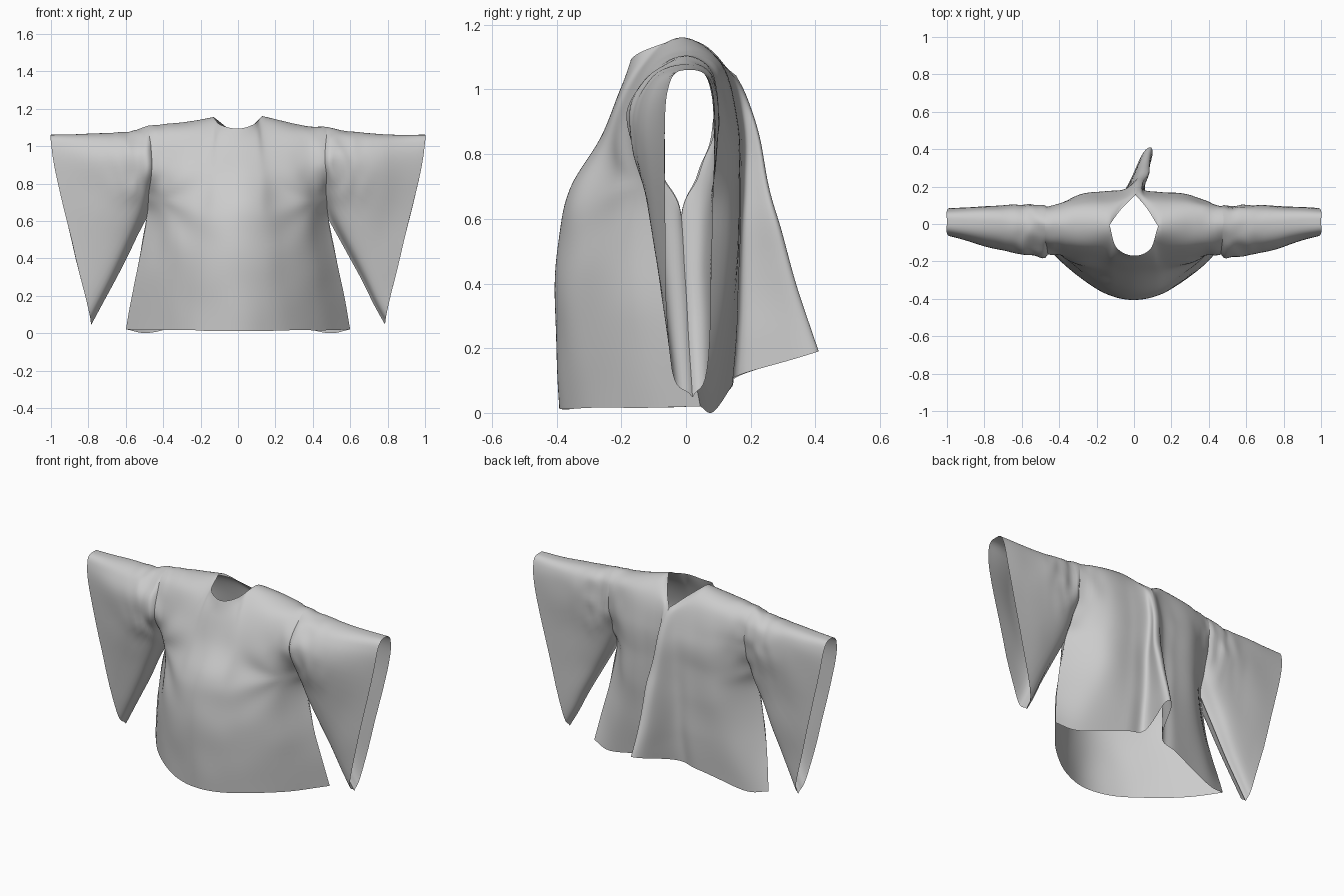
import bpy, bmesh, math
from mathutils import Vector, noise

if "Cube" in bpy.data.objects:
    bpy.data.objects.remove(bpy.data.objects["Cube"])

SEG = 8  # samples per control segment


def V(pts):
    return [Vector(p) for p in pts]


def mirror(col):
    return [Vector((-p.x, p.y, p.z)) for p in col]


def spline(pts, first=None):
    """Catmull-Rom curve through the control points."""
    ext = [first or 2 * pts[0] - pts[1]] + list(pts) + [2 * pts[-1] - pts[-2]]
    out = []
    for i in range(1, len(ext) - 2):
        a, b, c, d = ext[i - 1:i + 3]
        for k in range(SEG):
            t = k / SEG
            out.append(0.5 * (2 * b + (c - a) * t + (2 * a - 5 * b + 4 * c - d) * t * t
                              + (3 * b - a - 3 * c + d) * t ** 3))
    out.append(pts[-1].copy())
    return out


def column(pts):
    """Vertical curve; columns starting on the shoulder line round over it."""
    over = Vector((pts[1].x, -pts[1].y, pts[1].z)) if abs(pts[0].y) < 0.02 else None
    return spline(pts, over)


def patch(cols, l, r):
    """Surface through the columns; the neck corners l and r stay sharp at the top."""
    rows = []
    for j, row in enumerate(zip(*[column(c) for c in cols])):
        smooth = spline(row)
        sharp = spline(row[:l + 1])[:-1] + spline(row[l:r + 1])[:-1] + spline(row[r:])
        w = min(1, j / SEG)
        rows.append([a.lerp(b, w) for a, b in zip(sharp, smooth)])
    return rows


def wrinkle(p):
    """Position based cloth wrinkles, stronger around the armholes."""
    ax = abs(p.x)
    fade = max(0.0, min(1.0, (0.98 - ax) / 0.2)) * min(1.0, 0.35 + p.z)
    q = p + noise.noise_vector(p * 4.5) * 0.010 * fade
    near = math.exp(-((ax - 0.52) / 0.13) ** 2) * max(0.0, min(1.0, (p.z - 0.66) / 0.15))
    q += noise.noise_vector(Vector((p.x * 16, p.y * 8, p.z * 9))) * 0.014 * near
    # diagonal drag lines from the armpit to the front
    if p.y < -0.1:
        r = math.hypot(ax - 0.42, p.z - 0.72)
        ang = math.atan2(p.z - 0.72, 0.42 - ax)
        q.y += 0.006 * math.sin(ang * 6) * math.exp(-((r - 0.2) / 0.11) ** 2) * min(1, (-.1 - p.y) / .05)
    return q


def build(name, grids):
    bm = bmesh.new()
    for g in grids:
        vs = [[bm.verts.new(wrinkle(p)) for p in row] for row in g]
        for r0, r1 in zip(vs, vs[1:]):
            for i in range(len(r0) - 1):
                bm.faces.new((r0[i], r0[i + 1], r1[i + 1], r1[i]))
    bmesh.ops.remove_doubles(bm, verts=bm.verts, dist=0.0006)
    bmesh.ops.recalc_face_normals(bm, faces=bm.faces)
    mid = sum((v.co for v in bm.verts), Vector()) / len(bm.verts)
    if sum(f.normal.dot(f.calc_center_median() - mid) * f.calc_area() for f in bm.faces) < 0:
        bmesh.ops.reverse_faces(bm, faces=bm.faces)
    me = bpy.data.meshes.new(name)
    bm.to_mesh(me)
    bm.free()
    ob = bpy.data.objects.new(name, me)
    bpy.context.collection.objects.link(ob)
    me.shade_smooth()
    me.set_sharp_from_angle(angle=math.radians(50))
    return ob


# Front panel columns, neckline/shoulder down to hem
f_center = V([(0, -.17, 1.11), (0, -.2, 1.02), (0, -.255, .88), (0, -.355, .7),
              (0, -.39, .55), (0, -.405, .33), (0, -.39, .02)])
f_neck = V([(.09, -.13, 1.13), (.1, -.18, 1.04), (.105, -.245, .88), (.11, -.335, .7),
            (.115, -.37, .56), (.12, -.383, .33), (.13, -.365, .02)])
f_shoulder = V([(.13, -.01, 1.165), (.15, -.13, 1.085), (.18, -.215, .9), (.2, -.28, .71),
                (.22, -.31, .57), (.24, -.32, .33), (.27, -.295, .025)])
f_mid = V([(.3, 0, 1.13), (.3, -.12, 1.075), (.32, -.185, .9), (.34, -.2, .72),
           (.36, -.195, .58), (.4, -.19, .33), (.45, -.14, .025)])
f_side = V([(.48, 0, 1.11), (.47, -.1, 1.05), (.465, -.155, .9), (.475, -.075, .74),
            (.488, -.015, .62), (.54, -.01, .35), (.6, .045, .03)])

# Back panel columns, with a soft pleat standing out near the middle
b_side = V([(.48, 0, 1.11), (.47, .08, 1.05), (.465, .085, .9), (.475, .035, .75),
            (.488, -.015, .62), (.54, -.01, .35), (.6, .045, .03)])
b_mid = V([(.3, 0, 1.13), (.3, .105, 1.075), (.3, .15, .9), (.31, .145, .72),
           (.33, .135, .58), (.36, .12, .33), (.46, .085, .012)])
b_shoulder = V([(.13, -.01, 1.165), (.14, .11, 1.09), (.15, .165, .9), (.15, .17, .72),
                (.15, .17, .58), (.16, .16, .33), (.18, .14, .09)])
b_neck = V([(.065, .085, 1.11), (.055, .145, 1.05), (.05, .175, .9), (.05, .185, .72),
            (.05, .185, .58), (.055, .18, .33), (.06, .165, .125)])
pleat = V([(0, .15, 1.06), (.01, .18, 1.0), (.03, .22, .86), (.045, .255, .69),
           (.055, .285, .57), (.065, .335, .37), (.075, .385, .19)])


def shifted(col, dx):
    return [p + Vector((dx * min(1, .25 + i * .2), 0, 0)) for i, p in enumerate(col)]


half = [f_neck, f_shoulder, f_mid, f_side]
front = [mirror(c) for c in reversed(half)] + [f_center] + half
half = [b_neck, b_shoulder, b_mid, b_side]
back = ([mirror(c) for c in reversed(half)] + [shifted(pleat, -.025), shifted(pleat, .025)] + half)
body = build("garment_body", [patch(front, 2, 6), patch(back, 2, 7)])

# Sleeves: loft from the armhole to the long hanging cuff edge
cuff_f = V([(1, .01, 1.07), (1, -.05, 1.03), (.965, -.066, .82), (.81, -.05, .18), (.785, .02, .055)])
cuff_b = V([(1, .01, 1.07), (1, .07, 1.03), (.965, .086, .82), (.81, .068, .18), (.785, .02, .055)])


def sleeve_patch(side, cuff, bulge, flip):
    arm = column(side)[:4 * SEG + 1]
    end = column(cuff)
    rows = []
    n = 32
    for j in range(n + 1):
        t = j / n
        row = []
        for i, (a, b) in enumerate(zip(arm, end)):
            u = i / (4 * SEG)
            p = a.lerp(b, t)
            # fullness near the shoulder and slack along the top
            p.y += bulge * math.sin(math.pi * u) * math.sin(math.pi * t ** 0.45)
            p.z -= 0.012 * math.sin(math.pi * t) * (1 - u)
            p.x *= flip
            row.append(p)
        rows.append(row)
    return rows


parts = [body]
for name, flip in (("right_sleeve", 1), ("left_sleeve", -1)):
    parts.append(build(name, [sleeve_patch(f_side, cuff_f, -.037, flip),
                              sleeve_patch(b_side, cuff_b, .012, flip)]))

# Rest the lowest hem point on the ground
low = min(v.co.z for o in parts for v in o.data.vertices)
for o in parts:
    for v in o.data.vertices:
        v.co.z -= low
